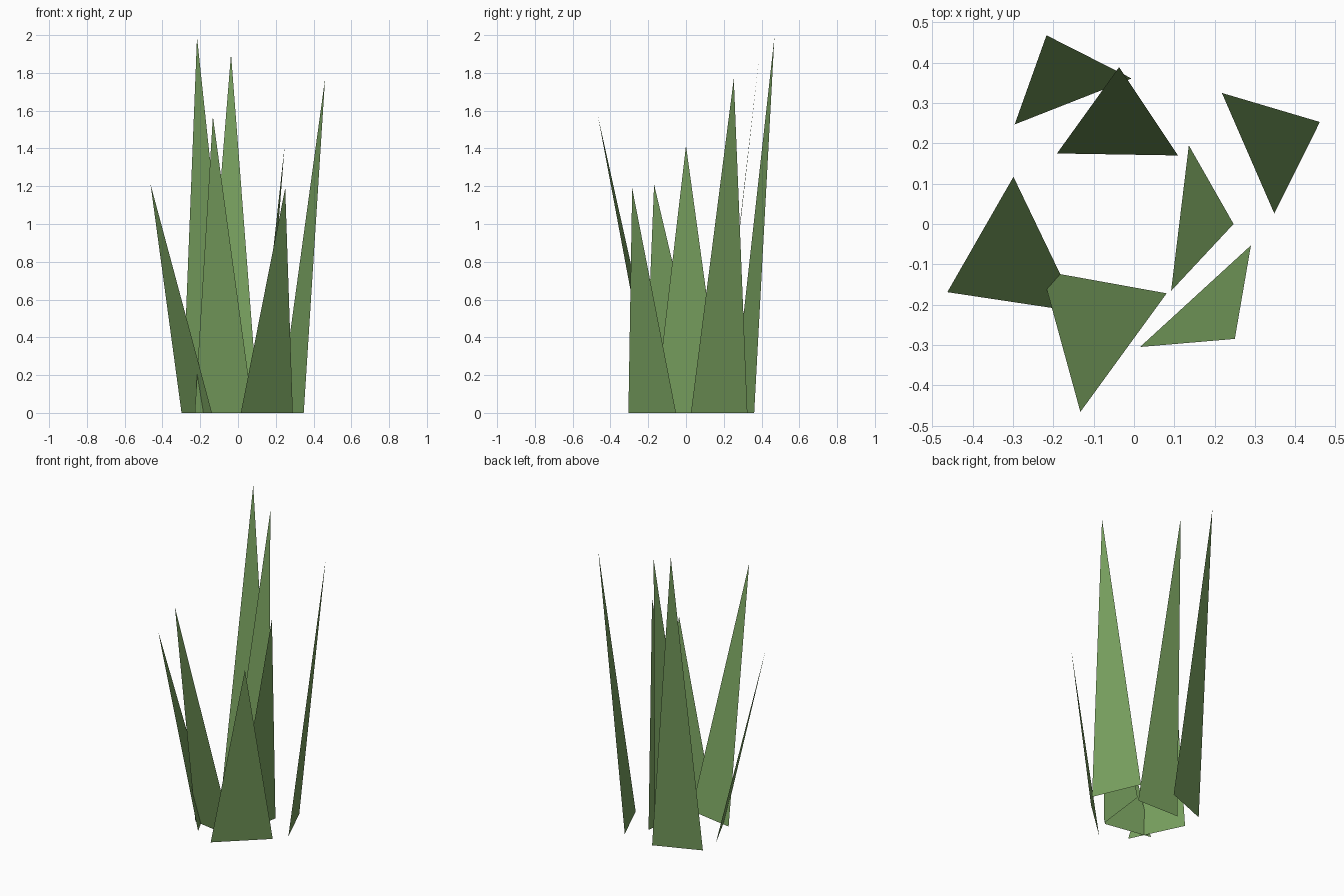
import bpy
import bmesh
from mathutils import Vector

if "Cube" in bpy.data.objects:
    bpy.data.objects.remove(bpy.data.objects["Cube"])

green = bpy.data.materials.new("grass_green")
green.diffuse_color = (0.19, 0.355, 0.115, 1.0)
green.use_nodes = True
green.node_tree.nodes["Principled BSDF"].inputs["Base Color"].default_value = green.diffuse_color


def blade(name, left, right, tip):
    """One flat grass blade: a ground edge tapering to a leaning tip."""
    bm = bmesh.new()
    corners = [Vector((*left, 0)), Vector((*right, 0)), Vector(tip)]
    face = bm.faces.new([bm.verts.new(c) for c in corners])
    face.normal_update()
    if face.normal.z < 0:
        face.normal_flip()
    mesh = bpy.data.meshes.new(name)
    bm.to_mesh(mesh)
    bm.free()
    mesh.materials.append(green)
    bpy.context.collection.objects.link(bpy.data.objects.new(name, mesh))


# Ring of blades leaning outward from the middle of the tuft
blade("blade_back_left", (-0.296, 0.247), (-0.006, 0.361), (-0.217, 0.468, 1.99))
blade("blade_back", (-0.191, 0.175), (0.109, 0.170), (-0.037, 0.389, 1.90))
blade("blade_back_right", (0.218, 0.325), (0.348, 0.026), (0.461, 0.253, 1.77))
blade("blade_right", (0.136, 0.195), (0.092, -0.166), (0.247, 0.0, 1.415))
blade("blade_front_right", (0.290, -0.053), (0.015, -0.305), (0.250, -0.285, 1.19))
blade("blade_front", (-0.229, -0.116), (0.081, -0.172), (-0.133, -0.466, 1.57))
blade("blade_left", (-0.299, 0.117), (-0.138, -0.218), (-0.463, -0.169, 1.21))
